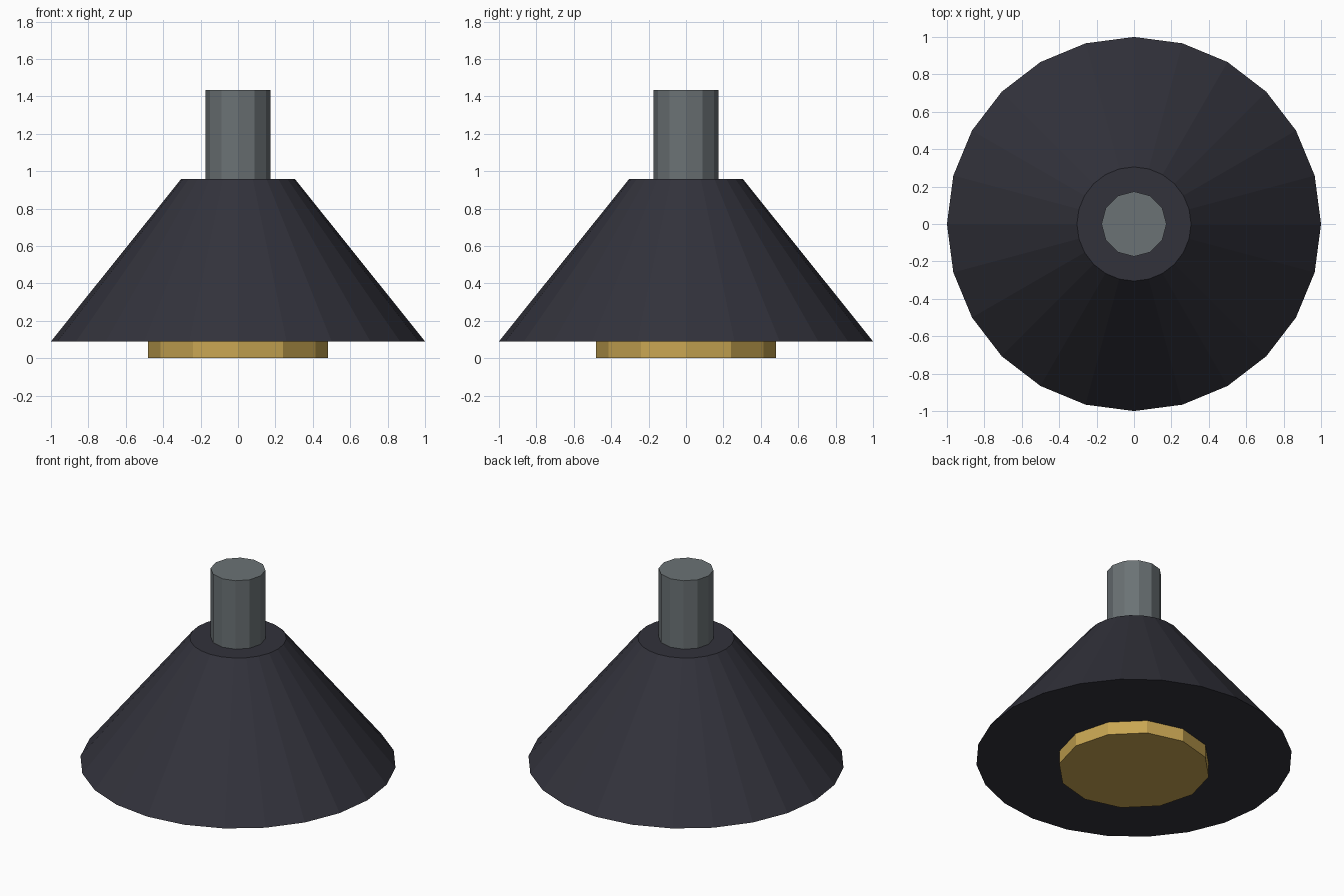
import bpy

if "Cube" in bpy.data.objects:
    bpy.data.objects.remove(bpy.data.objects["Cube"])


def material(name, rgb):
    m = bpy.data.materials.new(name)
    m.diffuse_color = (*rgb, 1.0)
    m.use_nodes = True
    m.node_tree.nodes["Principled BSDF"].inputs["Base Color"].default_value = m.diffuse_color
    return m


def frustum(name, sides, r_bottom, r_top, z_bottom, z_top, mat):
    """Flat-shaded, capped, upright cylinder or truncated cone."""
    bpy.ops.mesh.primitive_cone_add(
        vertices=sides, radius1=r_bottom, radius2=r_top,
        depth=z_top - z_bottom, end_fill_type='NGON',
        location=(0, 0, (z_bottom + z_top) / 2))
    ob = bpy.context.object
    ob.name = name
    ob.data.materials.append(mat)
    return ob


charcoal = material("charcoal", (0.032, 0.032, 0.044))
steel = material("steel grey", (0.147, 0.168, 0.178))
brass = material("brass", (0.58, 0.38, 0.085))

# Brass disc under the shade
frustum("base_disc", 12, 0.48, 0.48, 0.0, 0.12, brass)
# Wide conical shade
frustum("cone_shade", 24, 1.0, 0.305, 0.09, 0.957, charcoal)
# Stem rising from the top of the shade
frustum("stem", 12, 0.174, 0.174, 0.90, 1.435, steel)
